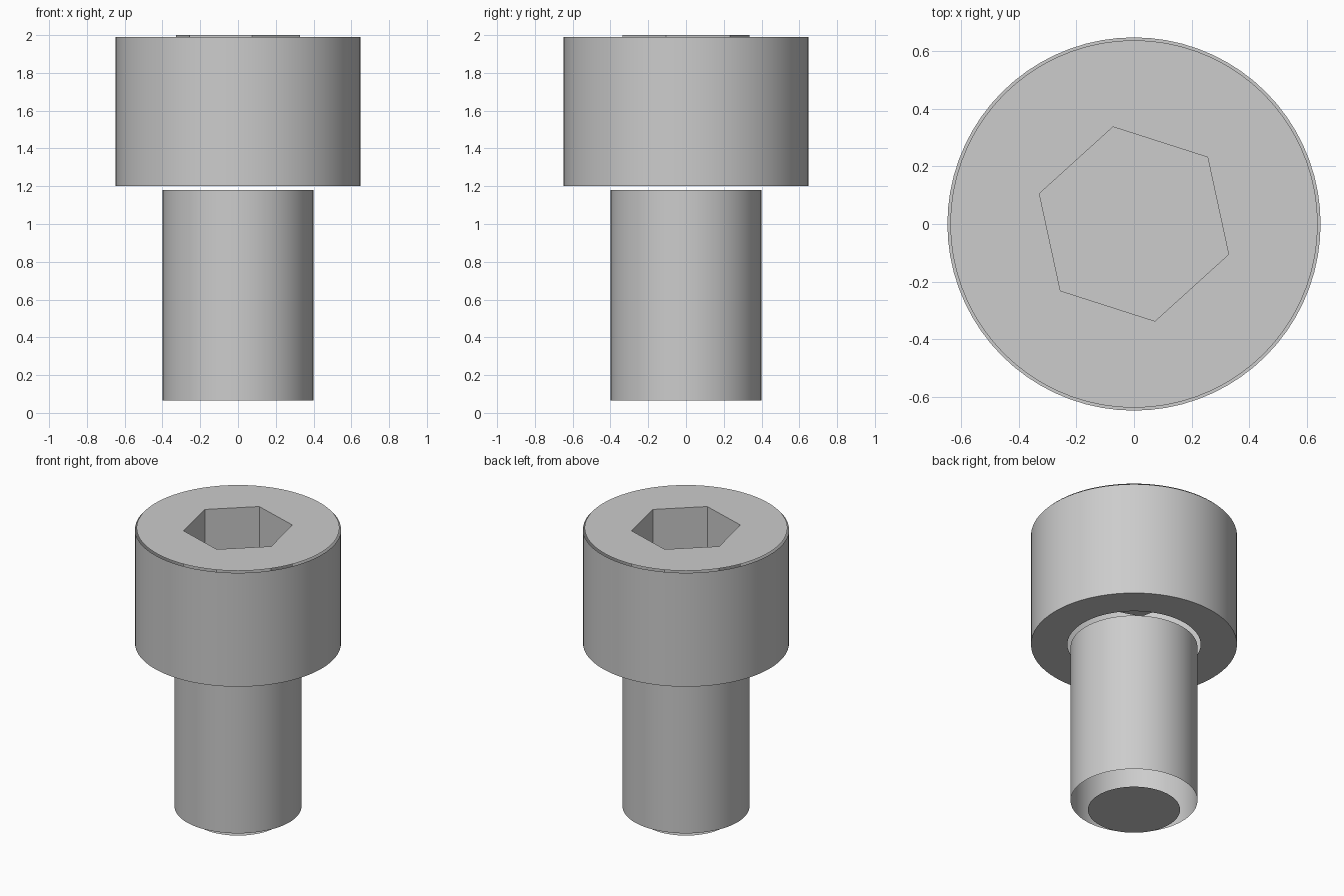
import bpy, bmesh
from math import sin, cos, radians, tau

cube = bpy.data.objects.get("Cube")
if cube:
    bpy.data.objects.remove(cube, do_unlink=True)

SIDES = 72
HEX_R, HEX_TURN = 0.345, radians(42.2)
HEAD_R, SHANK_R = 0.648, 0.399

steel = bpy.data.materials.new("grey steel")
steel.use_nodes = True
GREY = (0.604, 0.604, 0.604, 1)
steel.diffuse_color = GREY
steel.node_tree.nodes["Principled BSDF"].inputs["Base Color"].default_value = GREY


def ring(bm, radius, z, sides=SIDES, turn=0.0):
    """Closed loop of vertices at one height."""
    return [bm.verts.new((radius * cos(turn + tau * i / sides),
                          radius * sin(turn + tau * i / sides), z))
            for i in range(sides)]


def wall(bm, low, high, inward=False):
    """Band of faces between two loops."""
    n = len(low)
    for i in range(n):
        j = (i + 1) % n
        face = bm.faces.new((low[i], low[j], high[j], high[i]))
        if inward:
            face.normal_flip()


def plate_with_hole(bm, outer, inner, up):
    """Flat face between an outer loop and a hole."""
    edges = []
    for loop in (outer, inner):
        for i, v in enumerate(loop):
            w = loop[(i + 1) % len(loop)]
            edges.append(bm.edges.get((v, w)) or bm.edges.new((v, w)))
    bmesh.ops.triangle_fill(bm, edges=edges, use_beauty=True, normal=(0, 0, up))
    for face in bm.faces:
        face.normal_update()
        if abs(face.normal.z) > 0.9 and face.normal.z * up < 0:
            face.normal_flip()


def finish(bm, name, smooth=False):
    mesh = bpy.data.meshes.new(name)
    bm.to_mesh(mesh)
    bm.free()
    mesh.materials.append(steel)
    obj = bpy.data.objects.new(name, mesh)
    bpy.context.collection.objects.link(obj)
    if smooth:
        for poly in mesh.polygons:
            poly.use_smooth = True


# Open cylindrical walls of the head and the shank
for name, radius, low, high in (("head_wall", HEAD_R, 1.2, 1.99),
                                ("shank_wall", SHANK_R, 0.066, 1.18)):
    bm = bmesh.new()
    wall(bm, ring(bm, radius, low), ring(bm, radius, high))
    finish(bm, name, smooth=True)

# Top face of the head, pierced by the hexagon
bm = bmesh.new()
plate_with_hole(bm, ring(bm, 0.638, 2), ring(bm, HEX_R, 2, 6, HEX_TURN), 1)
finish(bm, "head_top")

# Bearing face under the head
bm = bmesh.new()
plate_with_hole(bm, ring(bm, HEAD_R, 1.2), ring(bm, 0.419, 1.2), -1)
finish(bm, "head_underside")

# Hexagonal socket with a flat floor
bm = bmesh.new()
floor = ring(bm, HEX_R, 1.6, 6, HEX_TURN)
wall(bm, floor, ring(bm, HEX_R, 2, 6, HEX_TURN), inward=True)
bm.faces.new(floor)
finish(bm, "hex_socket")

# Flat tip of the shank
bm = bmesh.new()
bm.faces.new(ring(bm, 0.29, 0)[::-1])
finish(bm, "shank_tip")
